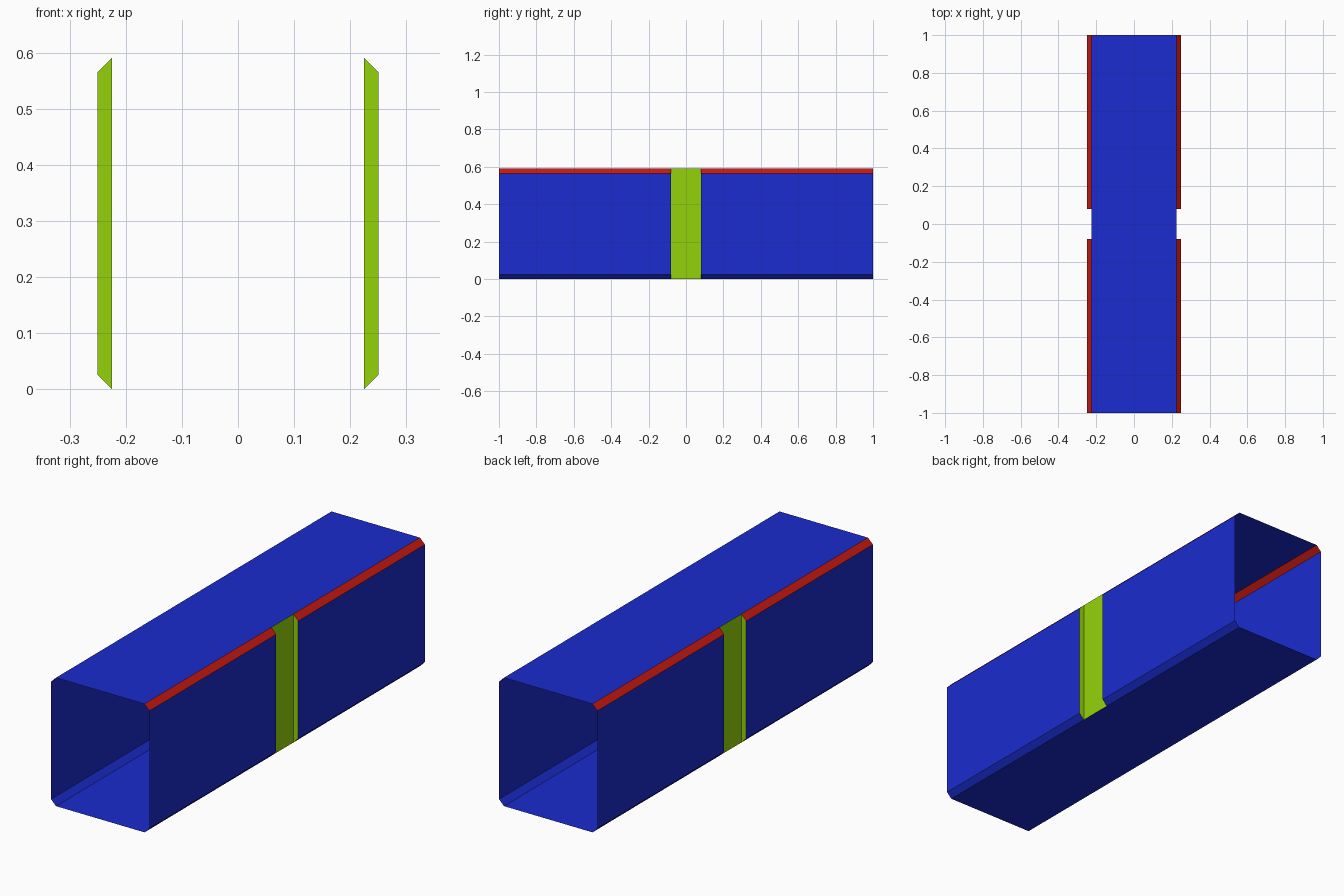
import bpy

if "Cube" in bpy.data.objects:
    bpy.data.objects.remove(bpy.data.objects["Cube"])

W, F = 0.25, 0.225      # half width, half width inside the chamfers / notch floor
H, C = 0.59, 0.025      # height, chamfer size
L, N = 1.0, 0.08        # half length, half length of the notch


def material(name, color):
    m = bpy.data.materials.new(name)
    m.diffuse_color = color
    m.use_nodes = True
    m.node_tree.nodes["Principled BSDF"].inputs["Base Color"].default_value = m.diffuse_color
    return m


BLUE = material("blue", (0.01, 0.025, 0.62, 1))
RED = material("red", (0.6, 0.01, 0.005, 1))
GREEN = material("green", (0.3, 0.65, 0.003, 1))


def strip(points, y0, y1):
    """Outward-facing quads sweeping an (x, z) profile from y0 to y1."""
    return [[(a[0], y0, a[1]), (a[0], y1, a[1]), (b[0], y1, b[1]), (b[0], y0, b[1])]
            for a, b in zip(points, points[1:])]


def panel(name, faces, mat):
    """Quarter of a part, mirrored across the width and the length."""
    verts = [tuple(v) for f in faces for v in f]
    unique = list(dict.fromkeys(verts))
    mesh = bpy.data.meshes.new(name)
    mesh.from_pydata(unique, [], [[unique.index(v) for v in f] for f in faces])
    mesh.materials.append(mat)
    ob = bpy.data.objects.new(name, mesh)
    bpy.context.collection.objects.link(ob)
    mod = ob.modifiers.new("mirror", "MIRROR")
    mod.use_axis = (True, True, False)
    return ob


# Full-length top and bottom skins of the open sleeve
panel("bottom_panel", strip([(0, 0), (F, 0)], 0, L), BLUE)
panel("top_panel", strip([(F, H), (0, H)], 0, L), BLUE)

# Side walls with the lower chamfer, interrupted by the notch
panel("side_walls", strip([(F, 0), (W, C), (W, H - C)], N, L), BLUE)

# Red upper chamfers
panel("top_edge_trim", strip([(W, H - C), (F, H)], N, L), RED)

# Green notch: recessed floor plus its end wall
end_wall = [[(F, N, 0), (W, N, C), (W, N, H - C), (F, N, H)]]
panel("side_notch", strip([(F, 0), (F, H)], 0, N) + end_wall, GREEN)
